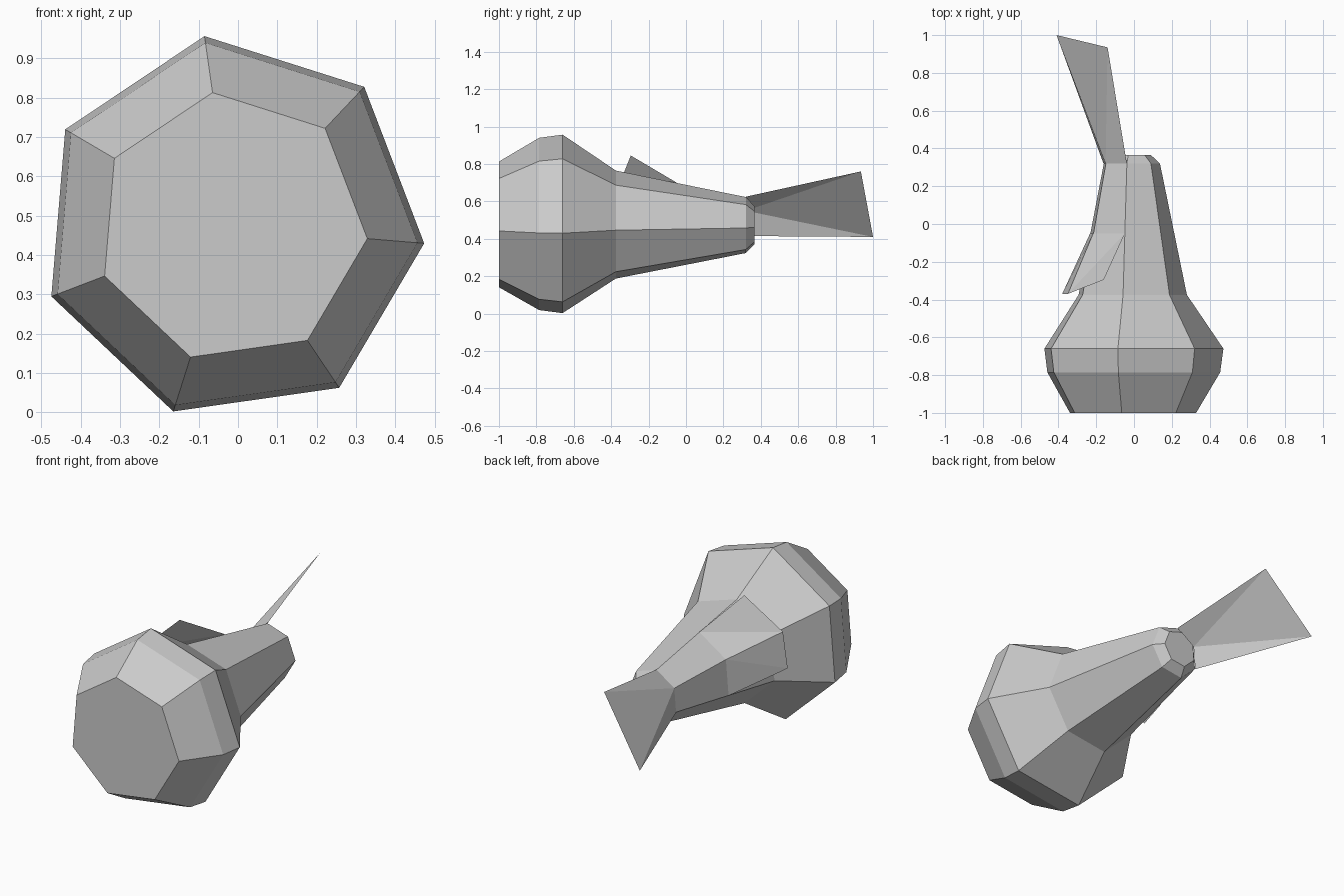
import bpy, math

# Remove the default cube
cube = bpy.data.objects.get("Cube")
if cube:
    bpy.data.objects.remove(cube, do_unlink=True)

SIDES = 7
START = math.radians(98.1)
CX, CZ = -0.016, 0.4705

# Single plain grey
grey = bpy.data.materials.new("plain_grey")
grey.use_nodes = True
colour = (0.6, 0.6, 0.6, 1)
grey.diffuse_color = colour
grey.node_tree.nodes["Principled BSDF"].inputs["Base Color"].default_value = colour


def ring_point(i, y, r):
    """Corner i of the heptagonal section at depth y."""
    a = START + i * math.tau / SIDES
    return (CX + r * math.cos(a), y, CZ + r * math.sin(a))


def make_part(name, verts, faces):
    mesh = bpy.data.meshes.new(name)
    mesh.from_pydata(verts, [], faces)
    mesh.materials.append(grey)
    mesh.update()
    obj = bpy.data.objects.new(name, mesh)
    bpy.context.collection.objects.link(obj)
    return obj


# Tapered seven-sided body: (depth, radius) profile, capped at both ends
profile = [(-1, 0.346), (-0.785, 0.474), (-0.66, 0.491),
           (-0.375, 0.297), (0.32, 0.154), (0.365, 0.106)]
verts = [ring_point(i, y, r) for y, r in profile for i in range(SIDES)]
faces = [tuple(reversed(range(SIDES)))]
for k in range(len(profile) - 1):
    for i in range(SIDES):
        j = (i + 1) % SIDES
        a, b = k * SIDES, (k + 1) * SIDES
        faces.append((a + i, a + j, b + j, b + i))
last = (len(profile) - 1) * SIDES
faces.append(tuple(range(last, last + SIDES)))
# Face winding above points outward for both caps and walls when made consistent
body = make_part("body", verts, faces)
import bmesh
bm = bmesh.new()
bm.from_mesh(body.data)
bmesh.ops.recalc_face_normals(bm, faces=bm.faces)
bm.to_mesh(body.data)
bm.free()

# Thin tail sheet spreading from three corners of the narrow end
tail_root = [ring_point(i, 0.32, 0.156) for i in range(3)]
make_part("tail", tail_root + [(-0.14, 0.935, 0.76), (-0.41, 1.0, 0.41)],
          [(0, 3, 1), (1, 3, 4), (1, 4, 2)])

# Flared side flap, open towards the wide end
flap_root = [ring_point(i, -0.05, 0.232) for i in range(3)]
make_part("side_flap",
          flap_root + [(-0.16, -0.295, 0.845), (-0.35, -0.37, 0.66), (-0.38, -0.37, 0.46)],
          [(0, 4, 3), (0, 1, 4), (1, 5, 4), (1, 2, 5)])
